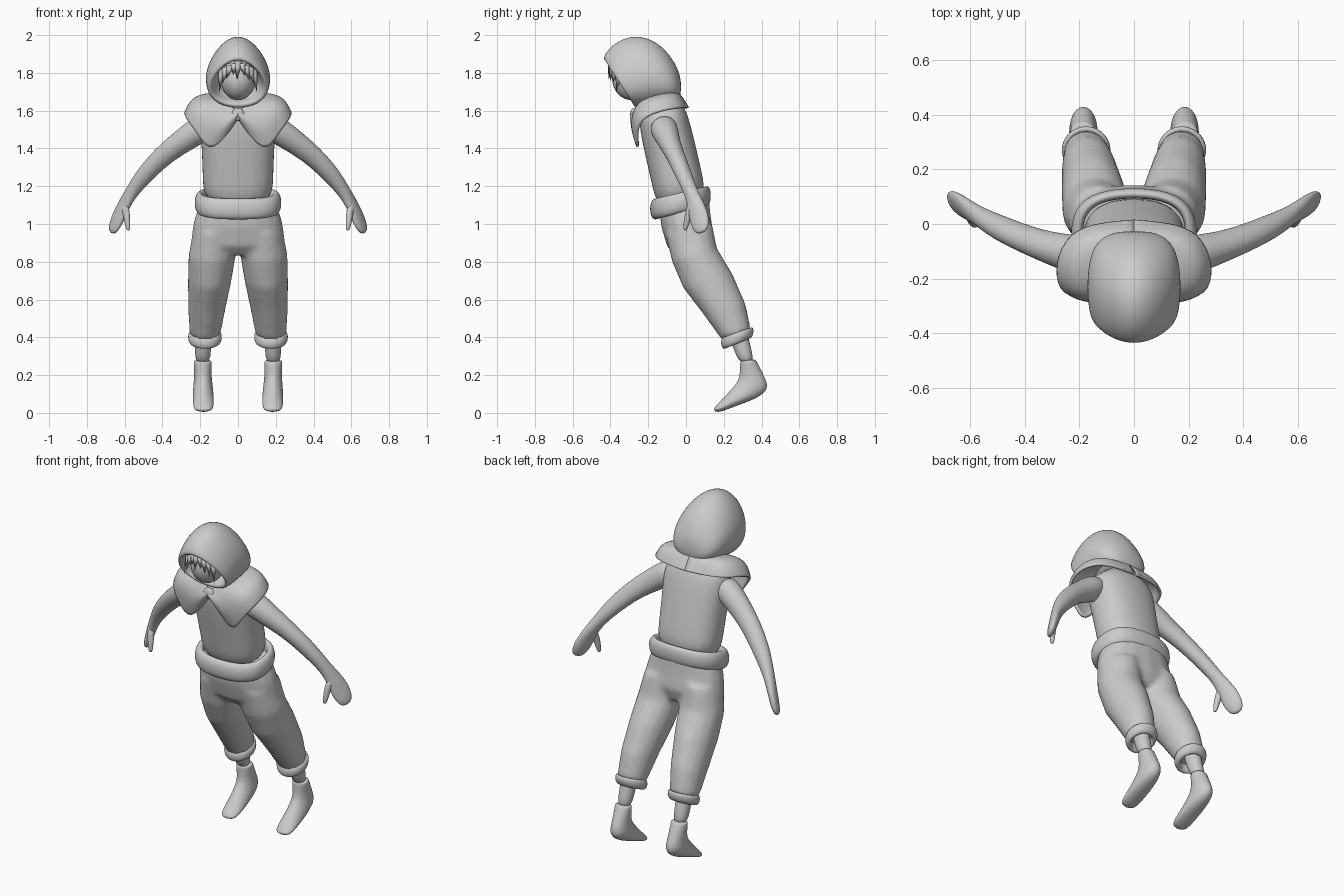
import bpy, bmesh, math
from mathutils import Vector

if "Cube" in bpy.data.objects:
    bpy.data.objects.remove(bpy.data.objects["Cube"])

grey = bpy.data.materials.new("light grey")
grey.use_nodes = True
grey.diffuse_color = (0.6, 0.6, 0.6, 1)
grey.node_tree.nodes["Principled BSDF"].inputs["Base Color"].default_value = (0.6, 0.6, 0.6, 1)


def finish(name, bm, mirror=False, subsurf=2):
    bmesh.ops.recalc_face_normals(bm, faces=bm.faces)
    mesh = bpy.data.meshes.new(name)
    bm.to_mesh(mesh)
    bm.free()
    mesh.materials.append(grey)
    mesh.polygons.foreach_set("use_smooth", [True] * len(mesh.polygons))
    obj = bpy.data.objects.new(name, mesh)
    bpy.context.collection.objects.link(obj)
    if mirror:
        obj.modifiers.new("Mirror", "MIRROR").use_clip = False
        obj.modifiers["Mirror"].use_mirror_merge = False
    if subsurf:
        obj.modifiers.new("Smooth", "SUBSURF").levels = subsurf
        obj.modifiers["Smooth"].render_levels = subsurf
    return obj


def skin(bm, loops, closed=False):
    """Bridge point loops; cap the ends unless the last joins the first."""
    rows = [[bm.verts.new(p) for p in loop] for loop in loops]
    n = len(rows[0])
    pairs = list(zip(rows, rows[1:])) + ([(rows[-1], rows[0])] if closed else [])
    for a, b in pairs:
        for i in range(n):
            bm.faces.new((a[i], a[(i + 1) % n], b[(i + 1) % n], b[i]))
    if not closed:
        bm.faces.new(rows[0])
        bm.faces.new(rows[-1])


def ring(front, back, w, x=0, egg=0.0, power=1.0, n=16):
    """Oval whose ends lie at front and back in the side plane, half width w."""
    f, b = Vector(front), Vector(back)
    mid, half = (f + b) / 2, (f - b) / 2
    pts = []
    for i in range(n):
        c, s = math.cos(math.tau * i / n), math.sin(math.tau * i / n)
        c, s = (math.copysign(abs(v) ** power, v) for v in (c, s))
        p = mid + half * c
        pts.append((x + w * s * (1 - egg * c), p.x, p.y))
    return pts


def loft(name, rings, mirror=False, closed=False, **kw):
    bm = bmesh.new()
    skin(bm, [ring(*r, **kw) for r in rings], closed)
    return finish(name, bm, mirror)


def tube(name, nodes, wide):
    """Sweep ovals along a path; each node is point, wide radius, thin radius."""
    pts = [Vector(p) for p, a, b in nodes]
    loops = []
    for i, (p, a, b) in enumerate(nodes):
        t = (pts[min(i + 1, len(pts) - 1)] - pts[max(i - 1, 0)]).normalized()
        u = Vector(wide)
        u = (u - t * u.dot(t)).normalized()
        v = t.cross(u)
        loops.append([pts[i] + u * a * math.cos(k * math.tau / 12) + v * b * math.sin(k * math.tau / 12)
                      for k in range(12)])
    bm = bmesh.new()
    skin(bm, loops)
    return finish(name, bm, mirror=True)


def ball(name, centre, radii):
    bm = bmesh.new()
    bmesh.ops.create_uvsphere(bm, u_segments=24, v_segments=16, radius=1)
    bmesh.ops.scale(bm, vec=radii, verts=bm.verts)
    bmesh.ops.translate(bm, vec=centre, verts=bm.verts)
    return finish(name, bm, subsurf=0)


# Leaning torso, with the neck
loft("torso", [((-.15, 1.06), (.115, 1.13), .185), ((-.185, 1.22), (.085, 1.28), .19),
               ((-.22, 1.37), (.05, 1.43), .195), ((-.245, 1.49), (.02, 1.55), .205),
               ((-.25, 1.57), (-.005, 1.62), .19), ((-.22, 1.63), (-.05, 1.66), .1),
               ((-.25, 1.72), (-.13, 1.74), .06)], power=.85)

# Trousers: hips and two legs fused together
bm = bmesh.new()
hips = [((-.145, 1.09), (.12, 1.15), .2), ((-.13, .98), (.13, 1.05), .235),
        ((-.1, .88), (.145, .95), .25), ((-.05, .83), (.12, .87), .2)]
skin(bm, [ring(*r, power=.9) for r in hips])
for s in (1, -1):
    leg = [((-.11, .95), (.14, 1.0), .11, s * .125), ((-.075, .8), (.165, .87), .126, s * .137),
           ((-.015, .66), (.245, .74), .116, s * .15), ((.085, .53), (.315, .58), .1, s * .165),
           ((.19, .385), (.345, .44), .082, s * .175)]
    skin(bm, [ring(*r) for r in leg])
trousers = finish("trousers", bm, subsurf=0)
fuse = trousers.modifiers.new("Fuse", "REMESH")
fuse.mode, fuse.voxel_size, fuse.use_smooth_shade = "VOXEL", .014, True
relax = trousers.modifiers.new("Relax", "SMOOTH")
relax.factor, relax.iterations = .5, 8

# Rolled belt and trouser cuffs
loft("belt", [((-.14, 1.14), (.09, 1.2), .185), ((-.185, 1.135), (.125, 1.205), .222),
              ((-.197, 1.08), (.137, 1.16), .238), ((-.185, 1.02), (.13, 1.1), .228),
              ((-.14, 1.02), (.1, 1.09), .19)], closed=True, power=.8)
loft("cuff", [((.215, .40), (.33, .445), .06, .175), ((.19, .405), (.355, .46), .086, .175),
              ((.18, .37), (.362, .43), .094, .175), ((.192, .335), (.35, .395), .084, .175),
              ((.22, .34), (.325, .39), .055, .175)], mirror=True, closed=True)

# Shins and soft boots
loft("shin", [((.215, .44), (.32, .46), .046, .183), ((.243, .36), (.337, .37), .043, .185),
              ((.285, .25), (.368, .26), .043, .187)], mirror=True)
loft("boot", [((.288, .275), (.368, .285), .046, .187), ((.284, .265), (.374, .275), .049, .187),
              ((.285, .19), (.412, .2), .046, .186), ((.262, .15), (.445, .13), .053, .185),
              ((.215, .1), (.385, .078), .056, .184), ((.17, .05), (.26, .035), .057, .183),
              ((.14, .018), (.165, -.004), .046, .183)], mirror=True)

# Arms with mitten hands and thumbs
tube("arm", [((.15, -.13, 1.53), .075, .07), ((.22, -.11, 1.49), .075, .075), ((.3, -.09, 1.435), .06, .066),
             ((.4, -.055, 1.36), .05, .058), ((.5, -.01, 1.255), .045, .05), ((.57, .03, 1.16), .037, .034),
             ((.61, .055, 1.09), .052, .028), ((.645, .075, 1.01), .06, .025),
             ((.672, .085, .95), .035, .017)], (.5, .85, 0))
tube("thumb", [((.6, .03, 1.11), .02, .02), ((.59, .012, 1.05), .021, .019),
               ((.583, -.002, .985), .014, .014), ((.58, -.004, .965), .008, .008)], (.5, .85, 0))

# Pointed cape collar
neck = [(0, -.262, 1.6), (.03, -.262, 1.615), (.08, -.245, 1.64), (.11, -.2, 1.66),
        (.125, -.15, 1.68), (.11, -.085, 1.69), (.07, -.05, 1.69), (0, -.04, 1.69)]
hem = [(0, -.265, 1.565), (.14, -.25, 1.36), (.205, -.265, 1.47), (.272, -.245, 1.555),
       (.285, -.14, 1.6), (.235, -.035, 1.615), (.13, .0, 1.615), (0, .01, 1.615)]
bm = bmesh.new()
rows = []
for a, b in zip(neck, hem):
    a, b = Vector(a), Vector(b)
    bulge = Vector((.1 * b.x, -.03 if b.y < -.2 else .0, .11 * b.x))
    rows.append([bm.verts.new(a.lerp(b, t) + bulge * math.sin(math.pi * t)) for t in (0, .25, .5, .75, 1)])
for p, q in zip(rows, rows[1:]):
    for i in range(4):
        bm.faces.new((p[i], q[i], q[i + 1], p[i + 1]))
crease = bm.edges.layers.float.new("crease_edge")
for e in bm.edges:
    if e.is_boundary:
        e[crease] = .8
collar = finish("collar", bm, mirror=True)
thick = collar.modifiers.new("Thickness", "SOLIDIFY")
thick.thickness, thick.offset = .014, 0
ball("clasp", (0, -.277, 1.58), (.034, .018, .034))

# Hood: the first rings form the hollow behind the rim
loft("hood", [((-.27, 1.86), (-.2, 1.68), .09), ((-.36, 1.875), (-.24, 1.655), .125),
              ((-.43, 1.862), (-.275, 1.64), .135), ((-.446, 1.885), (-.275, 1.612), .158),
              ((-.385, 1.965), (-.225, 1.61), .168), ((-.27, 2.01), (-.17, 1.62), .172),
              ((-.15, 1.97), (-.1, 1.63), .162), ((-.07, 1.88), (-.045, 1.65), .13),
              ((-.025, 1.78), (-.025, 1.69), .06)], egg=.25)

# Head and fringe of hair locks
ball("head", (0, -.285, 1.765), (.092, .105, .11))
ball("hair_cap", (0, -.27, 1.8), (.1, .105, .085))
bm = bmesh.new()
locks = [(-.1, 1.7), (-.085, 1.74), (-.06, 1.77), (-.025, 1.79), (-.005, 1.765),
         (.035, 1.785), (.06, 1.76), (.085, 1.74), (.1, 1.7)]
for i, (x, z) in enumerate(locks):
    root_x = -.08 + .02 * i
    depth = -.28 - .115 * math.sqrt(1 - (root_x / .105) ** 2)
    tip = bm.verts.new((x, depth - .015, z))
    base = [bm.verts.new((root_x + dx, depth + dy, 1.86 - abs(root_x) * .5))
            for dx, dy in ((-.025, .0), (0, -.02), (.025, 0), (0, .03))]
    for k in range(4):
        bm.faces.new((base[k], base[(k + 1) % 4], tip))
    bm.faces.new(base)
finish("hair_fringe", bm, subsurf=0)
